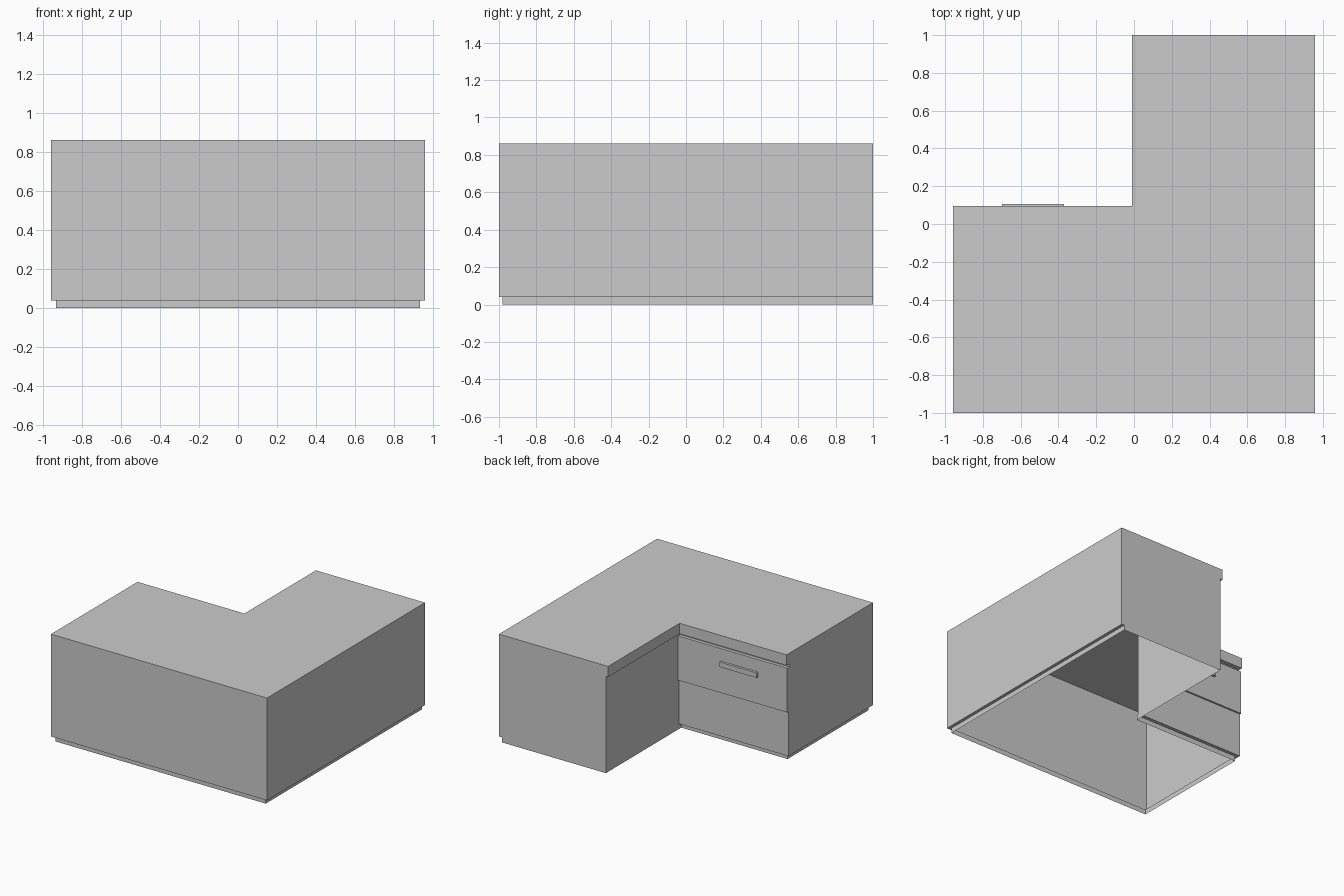
import bpy, bmesh

if "Cube" in bpy.data.objects:
    bpy.data.objects.remove(bpy.data.objects["Cube"])

W = 0.957          # half width in x


def make_object(name, bm):
    bmesh.ops.remove_doubles(bm, verts=bm.verts, dist=1e-5)
    mesh = bpy.data.meshes.new(name)
    bm.to_mesh(mesh)
    bm.free()
    obj = bpy.data.objects.new(name, mesh)
    bpy.context.collection.objects.link(obj)
    return obj


def l_shell(name, levels, cap=False):
    """Hollow L-shaped walls through levels of (z, side inset, front inset, leg x, inner y)."""
    bm = bmesh.new()
    loops = []
    for z, s, f, leg_x, in_y in levels:
        outline = [(-W + s, -1 + f), (W - s, -1 + f), (W - s, 1),
                   (leg_x, 1), (leg_x, in_y), (-W + s, in_y)]
        loops.append([bm.verts.new((x, y, z)) for x, y in outline])
    for low, high in zip(loops, loops[1:]):
        for i in range(6):
            j = (i + 1) % 6
            bm.faces.new((low[i], low[j], high[j], high[i]))
    if cap:
        bm.faces.new(loops[-1])
    return make_object(name, bm)


def front_box(name, x0, x1, y0, y1, z0, z1):
    """Box on the drawer side, open at its hidden back."""
    bm = bmesh.new()
    bmesh.ops.create_cube(bm, size=1)
    for v in bm.verts:
        v.co = (x1 if v.co.x > 0 else x0,
                y1 if v.co.y > 0 else y0,
                z1 if v.co.z > 0 else z0)
    back = [f for f in bm.faces if f.normal.y < -0.5]
    bmesh.ops.delete(bm, geom=back, context='FACES_ONLY')
    return make_object(name, bm)


# Countertop: overhangs the leg and the drawers, hollow underneath
l_shell("countertop", [(0.775, 0, 0, 0.01, 0.06),
                       (0.775, 0, 0, -0.01, 0.095),
                       (0.86, 0, 0, -0.01, 0.095)], cap=True)

# Cabinet walls
l_shell("cabinet_walls", [(0.04, 0, 0, 0.01, 0.06),
                          (0.775, 0, 0, 0.01, 0.06)])

# Recessed toe kick with the ledge above it, open at the floor
l_shell("toe_kick", [(0.0, 0.025, 0.02, 0.01, 0.045),
                     (0.04, 0.025, 0.02, 0.01, 0.045),
                     (0.04, 0, 0, 0.01, 0.06)])

# Drawer fronts and handle in the inner corner
front_box("upper_drawer", -W, 0.01, 0.06, 0.086, 0.395, 0.75)
front_box("lower_drawer", -W, 0.01, 0.06, 0.072, 0.04, 0.395)
front_box("drawer_handle", -0.70, -0.37, 0.086, 0.105, 0.61, 0.65)
